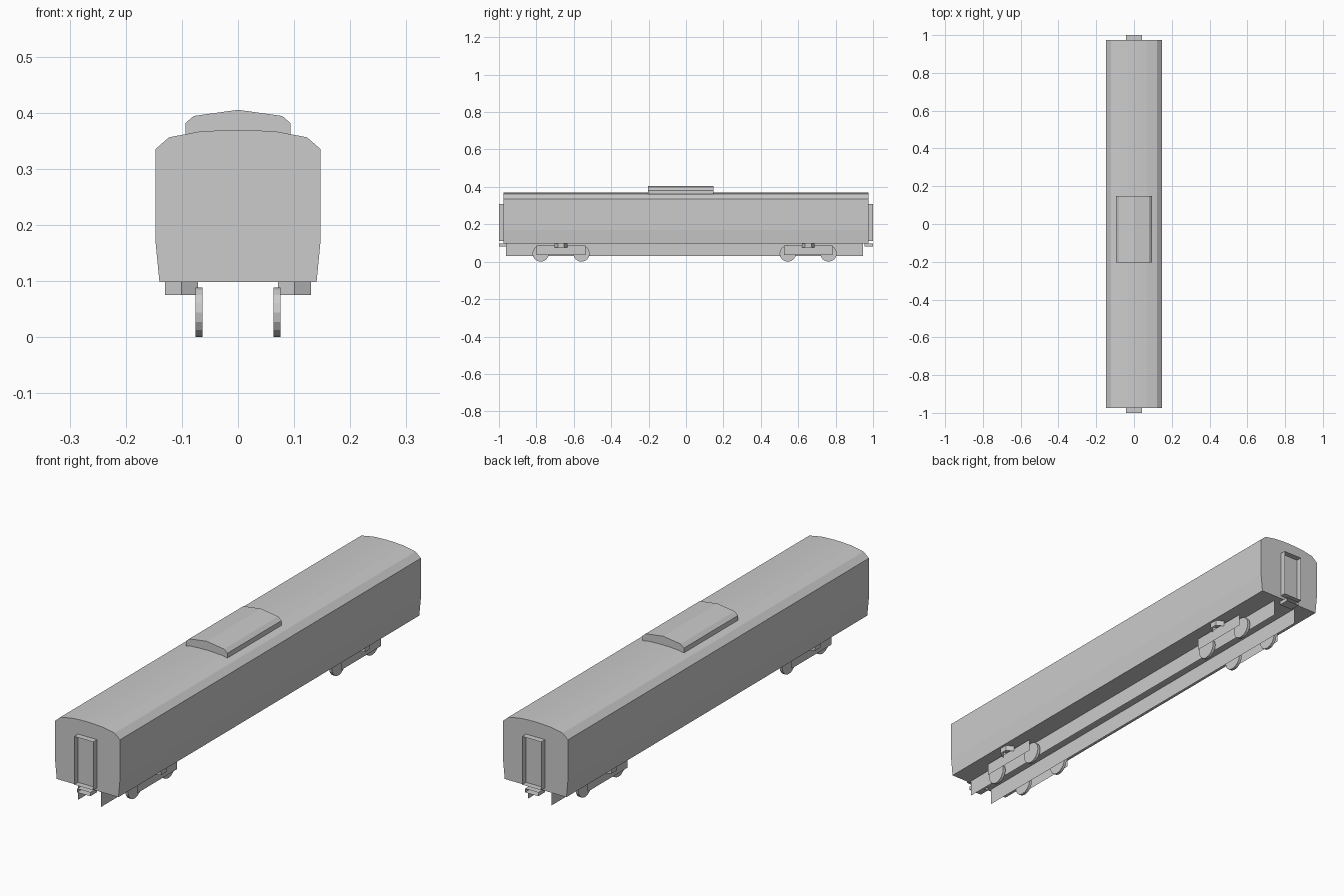
import bpy, bmesh, math
from mathutils import Matrix

if "Cube" in bpy.data.objects:
    bpy.data.objects.remove(bpy.data.objects["Cube"])


def make_object(name, verts, faces):
    mesh = bpy.data.meshes.new(name)
    mesh.from_pydata(verts, [], faces)
    obj = bpy.data.objects.new(name, mesh)
    bpy.context.collection.objects.link(obj)
    return obj


def extrude_profile(name, pts, y0, y1, capped=True):
    """Sweep a closed x-z profile (counter-clockwise from the front) along y."""
    n = len(pts)
    verts = [(x, y, z) for y in (y0, y1) for x, z in pts]
    faces = [(i, n + i, n + (i + 1) % n, (i + 1) % n) for i in range(n)]
    if capped:
        faces += [tuple(range(n)), tuple(range(2 * n - 1, n - 1, -1))]
    return make_object(name, verts, faces)


def mirrored(half):
    """Right half profile, bottom to top, mirrored across x = 0."""
    return half + [(-x, z) for x, z in reversed(half) if x > 0]


def box_profile(w, z0, z1):
    return [(w, z0), (w, z1), (-w, z1), (-w, z0)]


def side_sheet(name, x, y0, y1, z0, z1):
    """Thin upright panel running along the carriage."""
    quad = [(x, y0, z0), (x, y1, z0), (x, y1, z1), (x, y0, z1)]
    return make_object(name, quad, [(0, 1, 2, 3) if x > 0 else (3, 2, 1, 0)])


def cylinder(name, sides, radius, depth, matrix, capped=True):
    bm = bmesh.new()
    bmesh.ops.create_cone(bm, cap_ends=capped, segments=sides, radius1=radius,
                          radius2=radius, depth=depth, matrix=matrix)
    obj = make_object(name, [], [])
    bm.to_mesh(obj.data)
    bm.free()
    return obj


# Body shell with arched roof
body = [(0.14, 0.098), (0.147, 0.17), (0.147, 0.335), (0.123, 0.356),
        (0.07, 0.366), (0.03, 0.3685), (0, 0.369)]
extrude_profile("carriage_body", mirrored(body), -0.975, 0.975)

# Roof air-conditioning housing
housing = [(0.094, 0.355), (0.094, 0.381), (0.079, 0.394), (0, 0.405)]
extrude_profile("roof_housing", mirrored(housing), -0.203, 0.148)

# Open gangway frames and coupler sleeves at both ends
for label, s in (("front", -1), ("back", 1)):
    lo, hi = sorted((s * 0.975, s))
    extrude_profile(label + "_gangway", box_profile(0.043, 0.11, 0.308), lo, hi, False)
    lo, hi = sorted((s * 0.955, s))
    extrude_profile(label + "_coupler", box_profile(0.03, 0.082, 0.097), lo, hi, False)

# Underframe skirts, bogie frames, air springs and wheels
for side, sx in (("left", -1), ("right", 1)):
    side_sheet(side + "_underframe_skirt", sx * 0.053, -0.962, 0.947, 0.03, 0.098)
    for end, yc in (("front", -0.668), ("back", 0.653)):
        tag = f"{end}_{side}"
        side_sheet(tag + "_bogie_frame", sx * 0.101, yc - 0.13, yc + 0.13, 0.036, 0.086)
        cylinder(tag + "_air_spring", 6, 0.034, 0.023,
                 Matrix.Translation((sx * 0.101, yc, 0.0865)), False)
        for k, dy in enumerate((-0.109, 0.109)):
            cylinder(f"{tag}_wheel_{k + 1}", 16, 0.044, 0.012,
                     Matrix.Translation((sx * 0.0695, yc + dy, 0.044))
                     @ Matrix.Rotation(math.pi / 2, 4, 'Y'))
